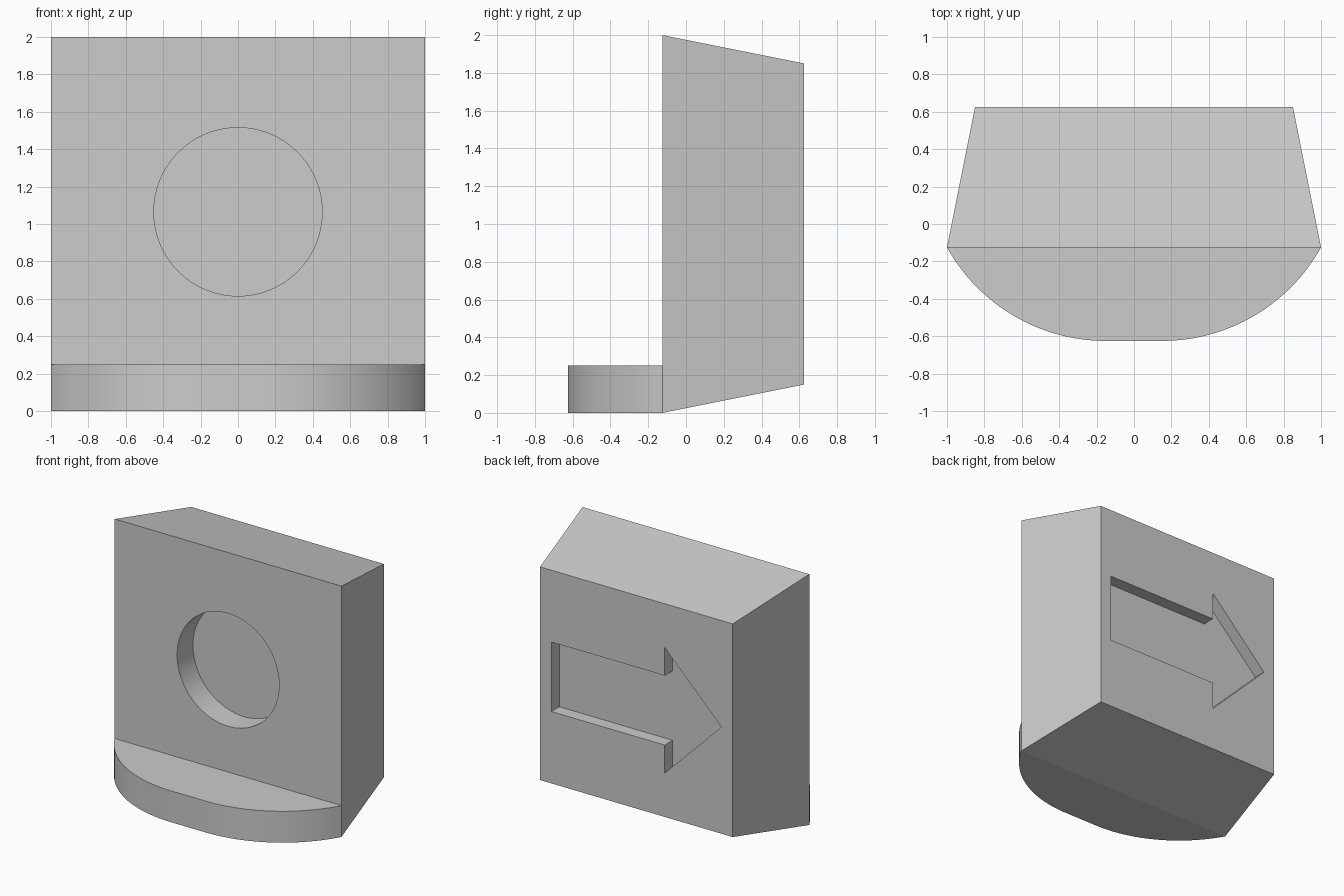
import bpy
import math
from mathutils import Vector

cube = bpy.data.objects.get("Cube")
if cube:
    bpy.data.objects.remove(cube, do_unlink=True)

grey = bpy.data.materials.new("plain grey")
grey.use_nodes = True
colour = (0.604, 0.604, 0.604, 1)
grey.diffuse_color = colour
grey.node_tree.nodes["Principled BSDF"].inputs["Base Color"].default_value = colour


def loft(name, start, end):
    """Solid between two matching outlines; start turns counter-clockwise seen from end."""
    n = len(start)
    faces = [list(range(n))[::-1], list(range(n, 2 * n))]
    faces += [(i, (i + 1) % n, (i + 1) % n + n, i + n) for i in range(n)]
    mesh = bpy.data.meshes.new(name)
    mesh.from_pydata([Vector(p) for p in start + end], [], faces)
    mesh.materials.append(grey)
    obj = bpy.data.objects.new(name, mesh)
    bpy.context.collection.objects.link(obj)
    return obj


def along_y(outline, y):
    return [(x, y, z) for x, z in outline]


def rectangle(half, low, high):
    return [(-half, low), (-half, high), (half, high), (half, low)]


def cut(target, cutter):
    cutter.hide_render = True
    mod = target.modifiers.new("recess", 'BOOLEAN')
    mod.operation = 'DIFFERENCE'
    mod.solver = 'EXACT'
    mod.object = cutter
    bpy.context.view_layer.objects.active = target
    bpy.ops.object.modifier_apply(modifier=mod.name)
    bpy.data.objects.remove(cutter, do_unlink=True)


def smooth(obj):
    bpy.ops.object.select_all(action='DESELECT')
    obj.select_set(True)
    bpy.context.view_layer.objects.active = obj
    bpy.ops.object.shade_smooth_by_angle(angle=math.radians(10))


FRONT, BACK = -0.125, 0.625

# Tapered block, narrower at the back
block = loft("tapered_block",
             along_y(rectangle(1, 0, 2), FRONT),
             along_y(rectangle(0.85, 0.15, 1.85), BACK))

# Round recess in the front
SIDES = 96
angles = [-2 * math.pi * i / SIDES for i in range(SIDES)]
circle = [(0.45 * math.cos(a), 1.065 + 0.45 * math.sin(a)) for a in angles]
cut(block, loft("round_cutter", along_y(circle, FRONT - 0.1), along_y(circle, FRONT + 0.2)))

# Arrow recess in the back, pointing to -x
upper = [(0.75, 1.277), (-0.25, 1.277), (-0.25, 1.5)]
lower = [(x, 2 - z) for x, z in reversed(upper)]
arrow = (upper + [(-0.75, 1)] + lower)[::-1]
cut(block, loft("arrow_cutter", along_y(arrow, BACK - 0.1), along_y(arrow, BACK + 0.1)))
smooth(block)

# Rounded foot in front: two arcs joined by a short flat
FLAT, DEPTH, STEPS = 0.15, 0.5, 32
radius = ((1 - FLAT) ** 2 + DEPTH ** 2) / (2 * DEPTH)
sweep = math.asin((1 - FLAT) / radius)
right_arc = []
for i in range(STEPS + 1):
    a = sweep * i / STEPS
    right_arc.append((FLAT + radius * math.sin(a),
                      FRONT - DEPTH + radius * (1 - math.cos(a))))
outline = [(-x, y) for x, y in reversed(right_arc)] + right_arc
foot = loft("rounded_foot",
            [(x, y, 0) for x, y in outline],
            [(x, y, 0.25) for x, y in outline])
smooth(foot)
